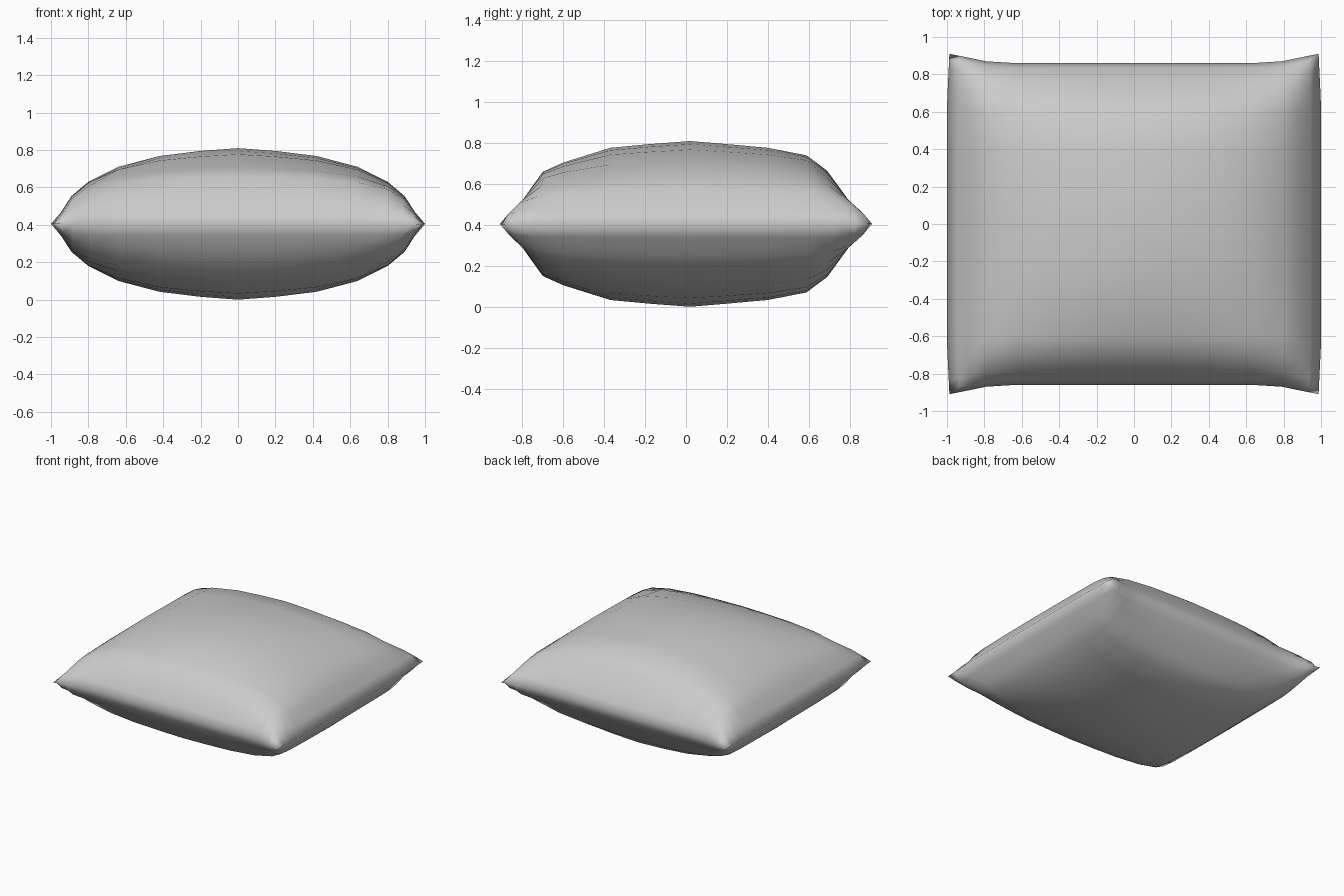
import bpy, bmesh

if "Cube" in bpy.data.objects:
    bpy.data.objects.remove(bpy.data.objects["Cube"])

MID, H = 0.405, 0.405

# cross-section profiles: (position, puff height)
half_x = [(1.0, 0), (0.945, 0.065), (0.89, 0.15), (0.80, 0.225), (0.64, 0.305), (0.42, 0.363), (0.2, 0.39)]
prof_x = [(-p, h) for p, h in half_x] + [(0, H)] + half_x[::-1]
prof_y = [(-0.86, 0), (-0.835, 0.06), (-0.79, 0.13), (-0.70, 0.255), (-0.60, 0.30), (-0.37, 0.372),
          (-0.18, 0.39), (0.02, H), (0.2, 0.39), (0.40, 0.372), (0.59, 0.335), (0.69, 0.26),
          (0.785, 0.13), (0.835, 0.06), (0.86, 0)]


def puff(a, b):
    # blend both profiles so the heights meet softly toward the corners
    if a <= 0 or b <= 0:
        return 0.0
    a, b = a / H, b / H
    return H * (a ** -2 + b ** -2 - 1) ** -0.5


def ramp(v, start, end):
    return max(0.0, min(1.0, (abs(v) - start) / (end - start)))


bm = bmesh.new()
nx, ny = len(prof_x), len(prof_y)


def make_side(sign, rim):
    grid = {}
    for i, (x, hx) in enumerate(prof_x):
        for j, (y, hy) in enumerate(prof_y):
            if (i, j) in rim:
                grid[i, j] = rim[i, j]
                continue
            # corners pulled out along y and slightly in along x
            px = x * (1 - 0.013 * ramp(y, 0.6, 0.86))
            py = y * (1 + 0.058 * ramp(x, 0.75, 1.0))
            v = bm.verts.new((px, py, MID + sign * puff(hx, hy)))
            grid[i, j] = v
            if i in (0, nx - 1) or j in (0, ny - 1):
                rim[i, j] = v
    for i in range(nx - 1):
        for j in range(ny - 1):
            q = [grid[i, j], grid[i + 1, j], grid[i + 1, j + 1], grid[i, j + 1]]
            bm.faces.new(q if sign > 0 else q[::-1])


# upper and lower panels share the seam
seam = {}
make_side(1, seam)
make_side(-1, seam)
bmesh.ops.recalc_face_normals(bm, faces=bm.faces)
for f in bm.faces:
    f.smooth = True

mesh = bpy.data.meshes.new("pillow")
bm.to_mesh(mesh)
bm.free()
pillow = bpy.data.objects.new("pillow", mesh)
bpy.context.collection.objects.link(pillow)
